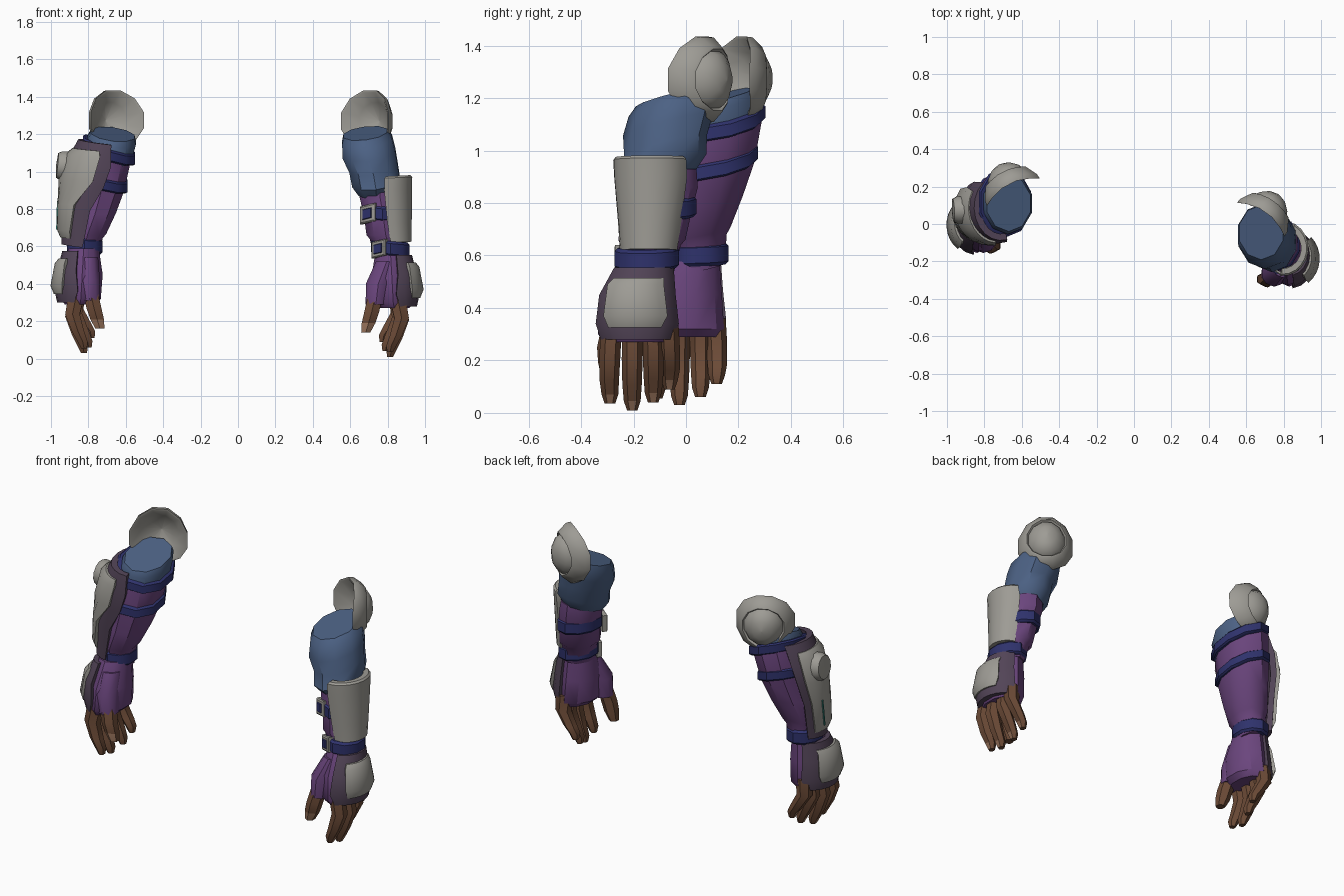
import bpy, bmesh
from math import cos, sin, radians, tau
from mathutils import Vector

if "Cube" in bpy.data.objects:
    bpy.data.objects.remove(bpy.data.objects["Cube"])


def material(name, rgb):
    m = bpy.data.materials.new(name)
    m.use_nodes = True
    m.diffuse_color = (*rgb, 1)
    node = next(n for n in m.node_tree.nodes if n.type == 'BSDF_PRINCIPLED')
    node.inputs["Base Color"].default_value = (*rgb, 1)
    node.inputs["Roughness"].default_value = 0.8
    return m


BLUE = material("sleeve blue", (0.072, 0.12, 0.23))
NAVY = material("strap navy", (0.028, 0.032, 0.15))
PURPLE = material("cloth purple", (0.145, 0.06, 0.205))
TRIM = material("trim dark purple", (0.085, 0.058, 0.095))
GREY = material("armour grey", (0.34, 0.33, 0.30))
SKIN = material("skin brown", (0.15, 0.07, 0.038))
NAIL = material("nail tan", (0.33, 0.18, 0.11))
TEAL = material("inlay teal", (0.04, 0.26, 0.22))
parts = []


def skin(name, loops, mat):
    """Bridge closed loops of equal length and cap both ends."""
    bm = bmesh.new()
    rows = [[bm.verts.new(p) for p in loop] for loop in loops]
    n = len(rows[0])
    for a, b in zip(rows, rows[1:]):
        for i in range(n):
            j = (i + 1) % n
            bm.faces.new((a[i], a[j], b[j], b[i]))
    bm.faces.new(rows[0])
    bm.faces.new(rows[-1])
    bmesh.ops.recalc_face_normals(bm, faces=bm.faces)
    me = bpy.data.meshes.new(name)
    bm.to_mesh(me)
    bm.free()
    me.materials.append(mat)
    ob = bpy.data.objects.new(name, me)
    bpy.context.collection.objects.link(ob)
    parts.append(ob)
    return ob


def loft(name, s, rings, mat, n=10, tilt=(0, 0), at=(0, 0, 0)):
    """Rings are (x, y, z, rx, ry); s mirrors x; tilt is the slope along x and y."""
    loops = []
    for x, y, z, rx, ry in rings:
        loop = []
        for i in range(n):
            a = tau * (i + 0.5) / n
            dx, dy = rx * cos(a), ry * sin(a)
            loop.append((s * (at[0] + x + dx), at[1] + y + dy,
                         at[2] + z + tilt[0] * dx + tilt[1] * dy))
        loops.append(loop)
    return skin(name, loops, mat)


def shell(name, s, rings, mat, thick, n=8, tilt=(0, 0), at=(0, 0, 0)):
    """Curved plate; rings are (x, y, z, rx, ry, start angle, end angle)."""
    loops = []
    for x, y, z, rx, ry, a0, a1 in rings:
        loop = []
        for inset, order in ((0, range(n + 1)), (thick, range(n, -1, -1))):
            for i in order:
                a = radians(a0 + (a1 - a0) * i / n)
                dx, dy = (rx - inset) * cos(a), (ry - inset) * sin(a)
                loop.append((s * (at[0] + x + dx), at[1] + y + dy,
                             at[2] + z + tilt[0] * dx + tilt[1] * dy))
        loops.append(loop)
    return skin(name, loops, mat)


def band(name, s, x, y, z, rx, ry, h, tilt):
    loft(name, s, [(x, y, z - h, rx - .012, ry - .012), (x, y, z - h * .7, rx, ry),
                   (x, y, z + h * .7, rx, ry), (x, y, z + h, rx - .012, ry - .012)],
         NAVY, 10, tilt)


def dome(name, s, centre, normal, rw, rh, profile, mat, bend=0, n=12):
    """Lathe a (radius, height) profile round a normal, bent about the upright axis."""
    up = Vector((0, 0, 1))
    nrm = Vector(normal).normalized()
    side = up.cross(nrm).normalized()
    up = nrm.cross(side)
    loops = []
    for r, h in profile:
        loop = []
        for i in range(n):
            a = tau * i / n + .26
            u = rw * r * cos(a)
            p = Vector(centre) + side * u + up * rh * r * sin(a) + nrm * (h - bend * u * u)
            loop.append((s * p.x, p.y, p.z))
        loops.append(loop)
    return skin(name, loops, mat)


def buckle(name, s, centre, angle, size):
    a = radians(angle)
    out, side = Vector((cos(a), sin(a), 0)), Vector((-sin(a), cos(a), 0))
    for label, k, depth, mat in (("frame", 1, .014, GREY), ("strap", .6, .02, NAVY)):
        loops = []
        for d in (-.02, depth * .6, depth):
            w = size * k * (.85 if d == depth else 1)
            quad = [Vector(centre) + out * d + side * u * w + Vector((0, 0, (v + u * .2) * w))
                    for u, v in ((-1, -1), (1, -1), (1, 1), (-1, 1))]
            loops.append([(s * p.x, p.y, p.z) for p in quad])
        skin(name + "_" + label, loops, mat)


def paint_nails(ob, s, z_max, axis):
    ob.data.materials.append(NAIL)
    d = Vector((s * axis[0], axis[1], 0))
    for p in ob.data.polygons:
        if p.center.z < z_max and p.normal.dot(d) > .6:
            p.material_index = 1


def hand(side, s, at, thumb_shift):
    # glove, thumb sleeve and back-of-hand plates
    loft(side + "_glove", s, [(-.02, .02, .57, .085, .102), (-.012, -.01, .43, .115, .142),
                              (-.005, -.01, .3, .112, .15), (0, -.01, .27, .085, .13)],
         PURPLE, 10, (0, 0), at)
    t = thumb_shift
    loft(side + "_thumb_sleeve", s, [(-.04, -.04, .52, .06, .07), (t - .085, -.085, .4, .07, .075),
                                     (t - .098, -.095, .29, .057, .06)], PURPLE, 10, (0, 0), at)
    shell(side + "_hand_trim", s, [(-.005, .015, .555, .1, .115, -80, 80),
                                   (0, -.01, .45, .122, .148, -80, 80),
                                   (0, -.01, .34, .135, .16, -85, 80),
                                   (0, -.01, .28, .122, .145, -75, 72)], TRIM, .035, 8, (0, 0), at)
    shell(side + "_hand_plate", s, [(0, 0, .515, .115, .13, -50, 44), (0, -.01, .49, .135, .145, -52, 44),
                                    (0, -.01, .37, .158, .165, -52, 44),
                                    (0, -.01, .325, .14, .155, -46, 36)], GREY, .04, 8, (0, 0), at)
    # fingers, curled more towards the little one
    for label, y, tip, curl in (("index", -.115, .035, 0), ("middle", -.03, .01, 0),
                                ("ring", .05, .04, .025), ("little", .112, .09, .04)):
        f = loft(side + "_" + label + "_finger", s,
                 [(.015, y * .95, .34, .05, .04), (.04 - curl * .5, y, .2 + tip * .5, .045, .04),
                  (.01 - curl, y * 1.02, .1 + tip * .7, .038, .037),
                  (-.015 - curl, y, tip + .035, .031, .032), (-.022 - curl, y, tip, .018, .02)],
                 SKIN, 6, (0, 0), at)
        paint_nails(f, s, at[2] + tip + .05, (1, 0))
    thumb = loft(side + "_thumb", s,
                 [(t - .1, -.1, .34, .045, .045), (t - .12, -.12, .25, .046, .044),
                  (t - .137, -.12, .19, .042, .04), (t - .152, -.12, .14, .028, .028)],
                 SKIN, 6, (0, 0), at)
    paint_nails(thumb, s, at[2] + .2, (0, -1))


PAD = [(.02, .07), (.6, .035), (.93, -.015), (1, -.015), (.98, .012), (.76, .055),
       (.71, .058), (.66, .045), (.58, .07), (.32, .094), (.02, .102)]

# left arm
L = 1
loft("left_sleeve", L, [(.74, -.09, .89, .1, .125), (.738, -.09, .945, .134, .168),
                        (.725, -.078, 1.02, .136, .158), (.7, -.068, 1.1, .148, .172),
                        (.69, -.055, 1.17, .14, .164), (.68, -.045, 1.205, .122, .146)],
     BLUE, 10, (.12, .25))
loft("left_forearm", L, [(.81, -.15, .54, .085, .105), (.795, -.135, .64, .095, .115),
                         (.79, -.13, .66, .108, .128), (.775, -.11, .77, .108, .132),
                         (.76, -.095, .86, .115, .14), (.755, -.09, .93, .105, .13)], PURPLE, 10)
band("left_upper_strap", L, .772, -.105, .78, .118, .145, .04, (-.1, .05))
band("left_wrist_strap", L, .815, -.15, .59, .108, .123, .04, (-.1, .02))
buckle("left_upper_buckle", L, (.697, -.205, .775), -122, .048)
buckle("left_wrist_buckle", L, (.755, -.24, .588), -122, .044)
shell("left_bracer", L, [(.82, -.14, .62, .108, .112, -92, 72), (.81, -.135, .72, .119, .124, -95, 70),
                         (.8, -.13, .9, .131, .145, -98, 68), (.795, -.13, .965, .138, .148, -95, 62),
                         (.795, -.13, .975, .128, .138, -92, 60)], GREY, .03, 9, (.05, 0))
dome("left_elbow_pad", L, (.715, .075, 1.27), (.58, .81, 0), .162, .17, PAD, GREY, 2)
hand("left", L, (.835, -.175, 0), 0)

# right arm
R = -1
loft("right_sleeve", R, [(.69, .115, 1.07, .122, .165), (.675, .11, 1.17, .135, .165),
                         (.67, .11, 1.2, .122, .15)], BLUE, 10, (.12, .25))
loft("right_forearm", R, [(.82, .05, .55, .083, .098), (.81, .05, .66, .09, .105),
                          (.805, .052, .685, .105, .118), (.765, .075, .8, .118, .142),
                          (.733, .095, .92, .13, .165), (.7, .115, 1.1, .137, .178),
                          (.69, .12, 1.14, .125, .165)], PURPLE, 10, (.12, .2))
band("right_top_strap", R, .69, .115, 1.115, .147, .188, .032, (.32, .17))
band("right_middle_strap", R, .725, .097, .96, .142, .178, .032, (.28, .18))
band("right_wrist_strap", R, .82, .05, .605, .1, .112, .042, (.05, .03))
shell("right_bracer_trim", R, [(.71, .09, 1.155, .145, .178, -103, 48), (.735, .085, 1.04, .18, .19, -108, 48),
                               (.765, .08, .93, .172, .178, -106, 46), (.81, .06, .8, .135, .145, -98, 48),
                               (.835, .05, .6, .11, .118, -92, 50)], TRIM, .035, 9, (.12, .05))
shell("right_bracer", R, [(.735, .085, 1.115, .15, .185, -88, 30), (.745, .085, 1.08, .178, .2, -92, 34),
                          (.77, .08, .95, .19, .195, -88, 34), (.81, .06, .82, .155, .16, -64, 34),
                          (.84, .05, .68, .128, .135, -62, 36), (.84, .05, .64, .11, .12, -58, 32)],
      GREY, .035, 9, (.08, .03))
dome("right_bracer_knob", R, (.925, .075, 1.03), (1, -.05, .1), .075, .08,
     [(1, -.05), (1, .02), (.85, .042), (.02, .048)], GREY)
shell("right_bracer_inlay", R, [(.81, .06, .83, .16, .165, 9, 12), (.84, .05, .68, .134, .141, 9, 12)],
      TEAL, .009, 1, (.08, .03))
dome("right_elbow_pad", R, (.675, .228, 1.275), (.46, .89, 0), .165, .165, PAD, GREY, 2)
hand("right", R, (.845, .005, .02), .045)

# smooth shading with sharp edges kept
bpy.ops.object.select_all(action='DESELECT')
for ob in parts:
    ob.select_set(True)
bpy.context.view_layer.objects.active = parts[0]
bpy.ops.object.shade_smooth_by_angle(angle=radians(38))
